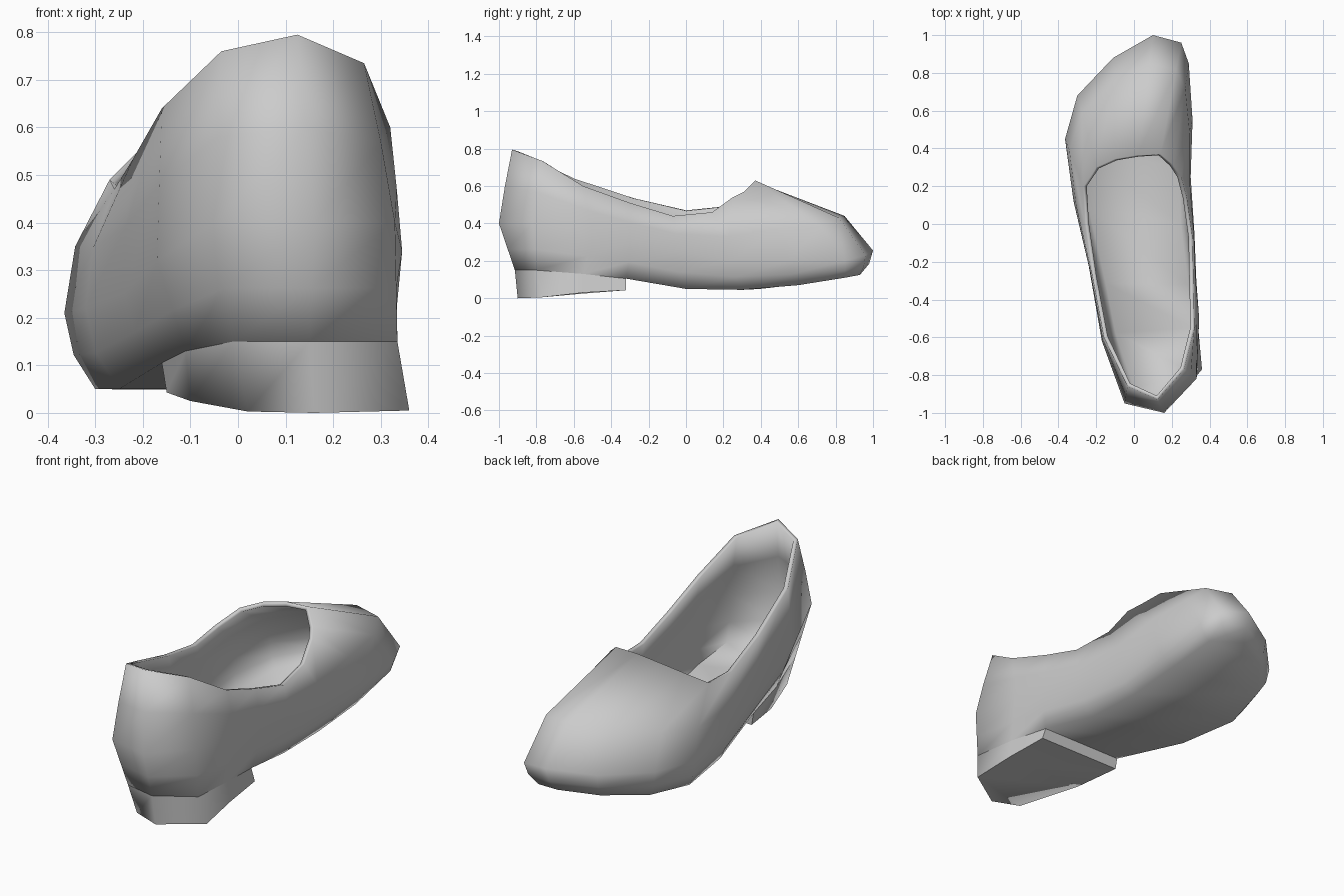
import bpy
import bmesh
import math
from mathutils import Vector

default_cube = bpy.data.objects.get("Cube")
if default_cube:
    bpy.data.objects.remove(default_cube, do_unlink=True)

material = bpy.data.materials.new("light grey leather")
material.use_nodes = True
colour = (0.6, 0.6, 0.6, 1)
material.diffuse_color = colour
material.node_tree.nodes["Principled BSDF"].inputs["Base Color"].default_value = colour


def ring(points):
    """Turn points in hundredths of a unit into vectors."""
    return [Vector(point) / 100 for point in points]


def between(low, high, flat, rise):
    """Point between two ring points, with its own factor for height."""
    point = low.lerp(high, flat)
    point.z = low.z + (high.z - low.z) * rise
    return point


def finish(mesh_builder, name):
    """Make a smooth shaded object from a bmesh."""
    bmesh.ops.recalc_face_normals(mesh_builder, faces=mesh_builder.faces)
    mesh = bpy.data.meshes.new(name)
    mesh_builder.to_mesh(mesh)
    mesh_builder.free()
    mesh.materials.append(material)
    part = bpy.data.objects.new(name, mesh)
    bpy.context.collection.objects.link(part)
    bpy.ops.object.select_all(action="DESELECT")
    part.select_set(True)
    bpy.context.view_layer.objects.active = part
    bpy.ops.object.shade_smooth_by_angle(angle=math.radians(80))
    return part


# Rings run from the back of the heel along +x to the toe and back along -x
sole = ring([
    (15, -91.5, 15), (33.5, -80, 15), (32.5, -55, 13), (30, -32, 10.5),
    (26, 0, 5), (25, 30, 4.5), (25, 60, 7), (23, 85, 11), (19, 93, 12.5),
    (8, 93, 12.5), (-10, 84, 11), (-25, 65, 8), (-30, 40, 5),
    (-25, 8, 5), (-16, -32, 10.5), (-11, -58, 13), (-1, -88, 15)])
widest = ring([
    (16, -100, 40), (33, -82, 40), (34.5, -50, 34), (33, -30, 30),
    (32, -5, 25), (30, 25, 20), (31, 55, 20), (29, 85, 20), (25, 96, 23),
    (10, 100, 25.5), (-11, 88, 23), (-30, 68, 22), (-36.5, 45, 21),
    (-32, 12, 22), (-24, -22, 25), (-17, -62, 32), (-5, -95, 40)])
rim = ring([
    (12.5, -93, 79.5), (26.5, -77, 73.5), (32, -55, 60), (31.5, -30, 51),
    (31, -7, 44), (28, 14, 46), (25, 25, 54), (21, 31, 57), (14, 37, 63),
    (2, 36.5, 62.5), (-10, 34.5, 60), (-20, 30, 56), (-27, 20, 49),
    (-26, 0, 47), (-22, -28, 53.5), (-16, -60, 64), (-3.5, -86, 76)])
heel_base = ring([
    (16, -90, 0), (36, -77, 0.5), (34, -55, 3), (32, -32, 4.3),
    (-15, -32, 4.3), (-10, -55, 2.5), (2, -85, 0.3)])

# Extra rings round the sole edge and arch the vamp; the heel counter is straighter
lower, upper = [], []
for s, w, r in zip(sole, widest, rim):
    at_heel = w.y < -0.4
    lower.append(between(s, w, 0.45 if at_heel else 0.7, 0.45))
    upper.append(between(w, r, 0.45 if at_heel else 0.24, 0.5))

# Shoe upper with its sole
bm = bmesh.new()
rows = [[bm.verts.new(p) for p in row] for row in (sole, lower, widest, upper, rim)]
count = len(sole)
for low, high in zip(rows, rows[1:]):
    for i in range(count):
        j = (i + 1) % count
        bm.faces.new((low[i], low[j], high[j], high[i]))
base = rows[0]
bm.faces.new((base[0], base[1], base[-1]))
for i in range(1, count // 2):
    bm.faces.new((base[i], base[i + 1], base[-i - 1], base[-i]))
shoe = finish(bm, "shoe_upper")
wall = shoe.modifiers.new("wall thickness", "SOLIDIFY")
wall.thickness = 0.022
wall.offset = -1

# Heel block, open on top where it meets the sole
bm = bmesh.new()
top = [bm.verts.new(p) for p in sole[:4] + sole[-3:]]
bottom = [bm.verts.new(p) for p in heel_base]
count = len(top)
for i in range(count):
    j = (i + 1) % count
    bm.faces.new((bottom[i], bottom[j], top[j], top[i]))
bm.faces.new((bottom[0], bottom[1], bottom[-1]))
for i in range(1, count // 2):
    bm.faces.new((bottom[i], bottom[i + 1], bottom[-i - 1], bottom[-i]))
finish(bm, "heel")
